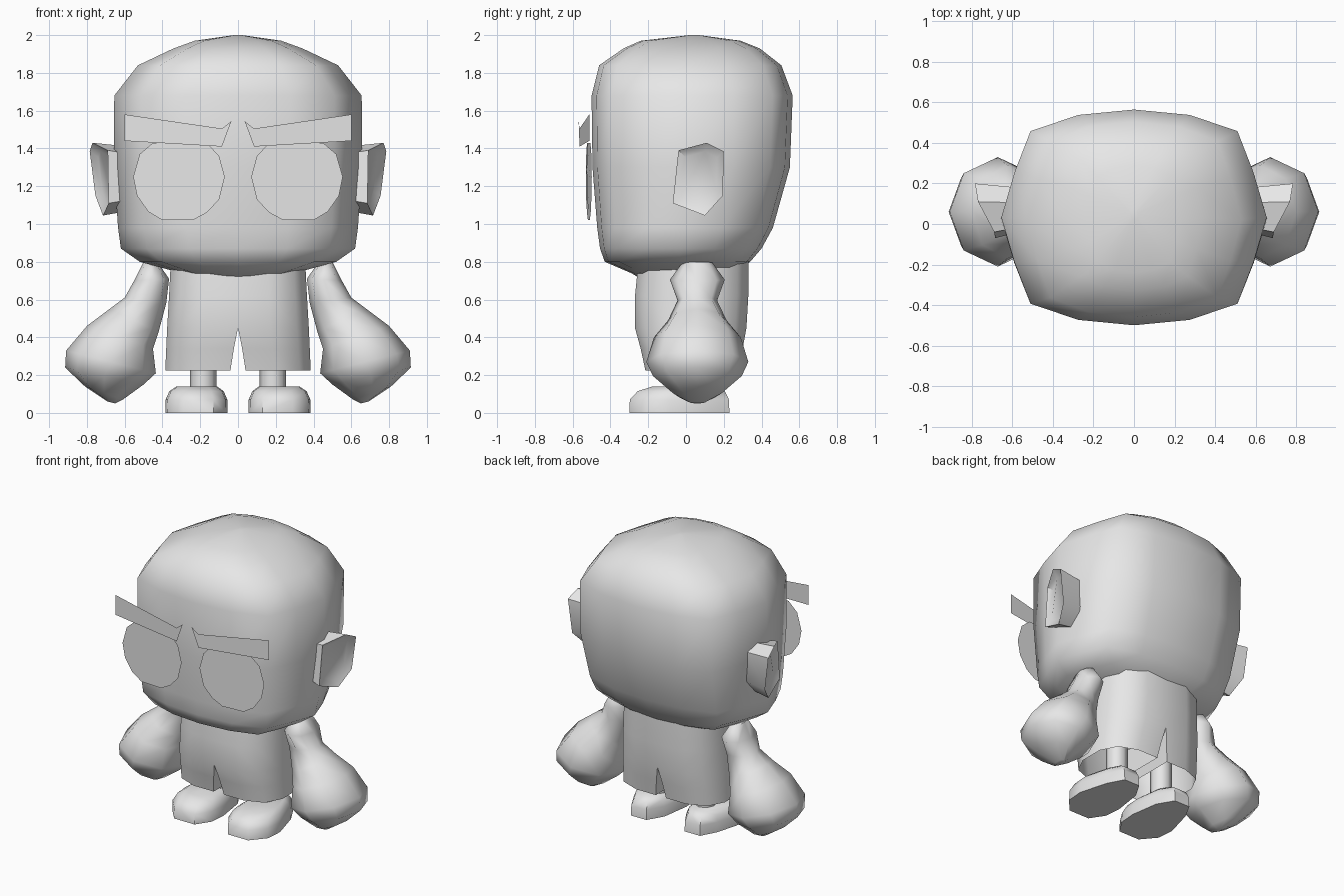
import bpy, bmesh, math

if "Cube" in bpy.data.objects:
    bpy.data.objects.remove(bpy.data.objects["Cube"])

gray = bpy.data.materials.new("plain_gray")
gray.diffuse_color = (0.8, 0.8, 0.8, 1)
gray.use_nodes = True
gray.node_tree.nodes["Principled BSDF"].inputs["Base Color"].default_value = gray.diffuse_color


def finish(name, bm, angle=50, recalc=True):
    if recalc:
        bmesh.ops.recalc_face_normals(bm, faces=bm.faces[:])
    me = bpy.data.meshes.new(name)
    bm.to_mesh(me)
    bm.free()
    me.materials.append(gray)
    ob = bpy.data.objects.new(name, me)
    bpy.context.collection.objects.link(ob)
    if angle:
        bpy.ops.object.select_all(action='DESELECT')
        bpy.context.view_layer.objects.active = ob
        ob.select_set(True)
        bpy.ops.object.shade_smooth_by_angle(angle=math.radians(angle))
    return ob


def loft(name, rings, cap_start=True, cap_end=True, angle=50, skip=None):
    """Skin a list of equal-length point rings."""
    bm = bmesh.new()
    vs = [[bm.verts.new(p) for p in r] for r in rings]
    n = len(vs[0])
    for a, b in zip(vs, vs[1:]):
        for i in range(n):
            j = (i + 1) % n
            quad = (a[i], a[j], b[j], b[i])
            if not (skip and skip([v.co for v in quad])):
                bm.faces.new(quad)
    if cap_start:
        bm.faces.new(vs[0])
    if cap_end:
        bm.faces.new(vs[-1])
    return finish(name, bm, angle)


# Head: boxy rounded cross-section, with pointed sides
quarter = [(0, -1), (0.42, -0.95), (0.78, -0.8), (0.9, -0.42), (1, 0)]
half = quarter + [(u, -v) for u, v in quarter[-2::-1]]
outline = half + [(-u, v) for u, v in half[-2:0:-1]]
# z, half width, front y, back y
head_rows = [(0.71, 0.03, -0.24, -0.14), (0.74, 0.3, -0.29, 0.25),
             (0.80, 0.52, -0.43, 0.34), (0.87, 0.62, -0.455, 0.40),
             (0.98, 0.635, -0.47, 0.46), (1.3, 0.657, -0.495, 0.55),
             (1.68, 0.655, -0.50, 0.565), (1.84, 0.53, -0.46, 0.505),
             (1.93, 0.34, -0.33, 0.39), (1.97, 0.23, -0.24, 0.29),
             (2.0, 0.02, 0.02, 0.07)]
loft("head", [[(u * hx, (f + b) / 2 + v * (b - f) / 2, z) for u, v in outline]
              for z, hx, f, b in head_rows], angle=70)


# Flat face plates, angled back towards the sides
def plate(name, pts, side, y0, slope):
    bm = bmesh.new()
    f = bm.faces.new([bm.verts.new((side * x, y0 + slope * abs(x), z)) for x, z in pts])
    f.normal_update()
    if f.normal.y > 0:
        f.normal_flip()
    finish(name, bm, 0, False)


eye = [(0.165, 1.43), (0.45, 1.43), (0.52, 1.37), (0.555, 1.25), (0.535, 1.15),
       (0.475, 1.065), (0.40, 1.02), (0.24, 1.02), (0.165, 1.06), (0.10, 1.13),
       (0.07, 1.25), (0.10, 1.36)]
pupil = [(0.245, 1.42), (0.325, 1.42), (0.405, 1.27), (0.335, 1.08),
         (0.285, 1.08), (0.21, 1.26)]
brow = [(0.035, 1.545), (0.085, 1.505), (0.6, 1.58), (0.6, 1.44), (0.085, 1.41)]
glint = [(-0.055, 0), (-0.025, 0.022), (0.02, 0.022), (0.055, 0), (0.025, -0.022),
         (-0.015, -0.022)]

# Outer ear rim
ear = [(0.69, -0.04, 1.39), (0.77, 0.11, 1.43), (0.785, 0.2, 1.385),
       (0.755, 0.195, 1.15), (0.715, 0.1, 1.045), (0.685, -0.07, 1.11)]

# Arm sections: inner x, z, outer x, z, half depth
arm = [(0.42, 0.79, 0.50, 0.80, 0.08), (0.365, 0.71, 0.55, 0.70, 0.145),
       (0.38, 0.58, 0.60, 0.61, 0.105), (0.42, 0.43, 0.68, 0.55, 0.155),
       (0.45, 0.34, 0.80, 0.46, 0.23), (0.435, 0.21, 0.91, 0.33, 0.27),
       (0.50, 0.15, 0.915, 0.24, 0.235), (0.61, 0.07, 0.81, 0.14, 0.13),
       (0.65, 0.05, 0.69, 0.06, 0.04)]

# Shorts: z, inner x, outer x, front y, back y
shorts = [(0.82, 0, 0.355, -0.25, 0.33), (0.62, 0, 0.365, -0.27, 0.33),
          (0.45, 0, 0.375, -0.27, 0.32), (0.34, 0.022, 0.38, -0.24, 0.30),
          (0.225, 0.04, 0.385, -0.215, 0.28)]
shorts_shape = [(0, 0), (0.45, 0), (0.83, 0.1), (1, 0.33), (1, 0.67),
                (0.83, 0.9), (0.45, 1), (0, 1), (0, 0.5)]

# Shoe outline (toe is wider) and its rows: z, scale, y shift
shoe_shape = [(0.13, -0.30), (0.29, -0.30), (0.375, -0.20), (0.385, -0.08), (0.33, 0.12),
              (0.27, 0.23), (0.15, 0.23), (0.085, 0.12), (0.055, -0.08), (0.065, -0.20)]
shoe_rows = [(0, 1, 0), (0.07, 0.99, 0), (0.115, 0.87, 0.01), (0.14, 0.65, 0.03)]

for s, label in ((1, "right"), (-1, "left")):
    plate("eye_" + label, eye, s, -0.535, 0.065)
    plate("pupil_" + label, pupil, s, -0.538, 0.065)
    plate("eyebrow_" + label, brow, s, -0.572, 0.1)
    gx = 0.245 if s > 0 else 0.37
    plate("eye_glint_" + label, [(gx + s * x, 1.287 + z) for x, z in glint], s, -0.541, 0.065)

    # Ear with a shallow dish
    cx, cy, cz = [sum(p[i] for p in ear) / 6 for i in range(3)]
    root = [(0.60, cy + (y - cy) * 0.85, cz + (z - cz) * 0.9) for x, y, z in ear]
    dish = [(cx + (x - cx) * 0.7 - 0.03, cy + (y - cy) * 0.7, cz + (z - cz) * 0.75)
            for x, y, z in ear]
    loft("ear_" + label, [[(s * x, y, z) for x, y, z in r] for r in (root, ear, dish)], angle=40)

    # Arm and mitten-like hand
    rings = []
    for x0, z0, x1, z1, ry in arm:
        ring = []
        for k in range(8):
            c, d = math.cos(k * math.pi / 4), math.sin(k * math.pi / 4)
            t = (1 + c) / 2
            ring.append((s * (x0 + (x1 - x0) * t), 0.06 + ry * d, z0 + (z1 - z0) * t))
        rings.append(ring)
    loft("arm_" + label, rings, angle=70)

    # Half of the body with one short leg, open at the hem
    loft("shorts_" + label,
         [[(s * (xi + u * (xo - xi)), f + v * (b - f), z) for u, v in shorts_shape]
          for z, xi, xo, f, b in shorts], cap_end=False,
         skip=lambda q: all(abs(c.x) < 1e-5 for c in q))

    # Ankle
    loft("ankle_" + label,
         [[(s * 0.185 + 0.07 * math.cos(k * math.pi / 4),
            0.05 + 0.07 * math.sin(k * math.pi / 4), z) for k in range(8)]
          for z in (0.12, 0.38)])

    # Shoe
    loft("shoe_" + label,
         [[(s * (0.215 + (x - 0.215) * k), (y + 0.035) * k - 0.035 + dy, z)
           for x, y in shoe_shape] for z, k, dy in shoe_rows])
